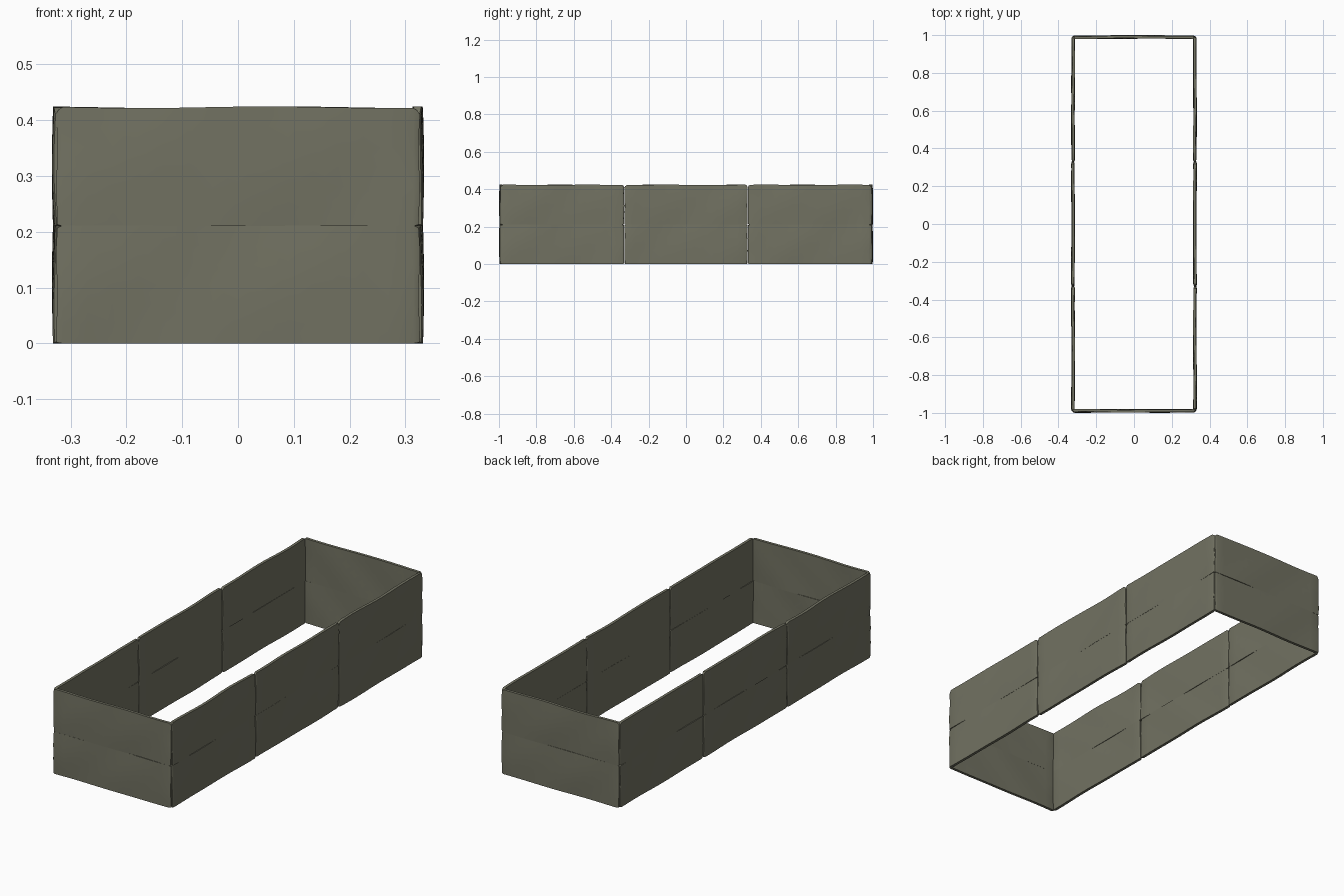
import bpy, bmesh, math, random
from mathutils import Matrix, Vector

if "Cube" in bpy.data.objects:
    bpy.data.objects.remove(bpy.data.objects["Cube"])

random.seed(4)
stone = bpy.data.materials.new("olive_grey_stone")
stone.diffuse_color = (0.168, 0.168, 0.122, 1)
stone.use_nodes = True
stone.node_tree.nodes["Principled BSDF"].inputs["Base Color"].default_value = stone.diffuse_color

NU, NV = 14, 6


def slab(name, length, height, thick, loc, rot, top_round):
    """Thin rough slab: local x along the wall, y outward, z up."""
    p = [random.uniform(0, 6.28) for _ in range(4)]
    bm = bmesh.new()
    # extra columns / rows close to the edges make the worn corners
    e = 0.012
    us = [0, e * 0.35, e] + [e + (length - 2 * e) * i / NU for i in range(1, NU)] + \
         [length - e, length - e * 0.35, length]
    vs = [i / NV for i in range(NV + 1)]
    sides = []
    for s in (-1, 1):
        grid = []
        for u in us:
            d = min(u, length - u)
            k = 1 - min(d / e, 1)
            worn = k * k
            col = []
            for v in vs:
                # wavy faces, thinner towards the slab ends
                wave = 0.0016 * math.sin(u * 11 + v * 2 + p[0]) + 0.0010 * math.sin(v * 5 + u * 19 + p[1])
                y = s * (thick / 2 - 0.003 * worn) + wave
                if s > 0:
                    y += 0.002 * math.sin(math.pi * v) - 0.001
                # ragged top edge and rounded corners
                lo = 0.003 * worn
                hi = height - top_round * worn
                if top_round > 0.005:
                    hi += 0.0015 * math.sin(u * 14 + p[2])
                x = u - length / 2
                x -= math.copysign(0.0015 * (1 + math.sin(v * 9 + p[3])), x) * (k > 0.5)
                col.append(bm.verts.new((x, y, lo + (hi - lo) * v)))
            grid.append(col)
        sides.append(grid)
    a, b = sides
    n, m = len(us) - 1, NV
    for i in range(n):
        for j in range(m):
            bm.faces.new((a[i][j], a[i + 1][j], a[i + 1][j + 1], a[i][j + 1]))
            bm.faces.new((b[i][j], b[i][j + 1], b[i + 1][j + 1], b[i + 1][j]))
        for j in (0, m):
            bm.faces.new((a[i][j], b[i][j], b[i + 1][j], a[i + 1][j]))
    for j in range(m):
        for i in (0, n):
            bm.faces.new((a[i][j], a[i][j + 1], b[i][j + 1], b[i][j]))
    bmesh.ops.recalc_face_normals(bm, faces=bm.faces)
    bm.transform(Matrix.Translation(Vector(loc)) @ Matrix.Rotation(rot, 4, 'Z'))
    me = bpy.data.meshes.new(name)
    bm.to_mesh(me)
    bm.free()
    me.materials.append(stone)
    ob = bpy.data.objects.new(name, me)
    bpy.context.collection.objects.link(ob)
    bpy.context.view_layer.objects.active = ob
    ob.select_set(True)
    bpy.ops.object.shade_smooth_by_angle(angle=math.radians(35))
    ob.select_set(False)


# two courses of slabs: three per long side, one per end
for row, (z, h, rnd) in enumerate(((0, 0.211, 0.004), (0.210, 0.213, 0.012))):
    course = ("lower", "upper")[row]
    for sx, side in ((-1, "left"), (1, "right")):
        for i in range(3):
            slab(f"{course}_{side}_slab_{i + 1}", 0.660, h, 0.015,
                 (sx * 0.3225, (i - 1) * 0.660, z), -sx * math.pi / 2, rnd)
    for sy, side in ((-1, "front"), (1, "back")):
        slab(f"{course}_{side}_slab", 0.652, h, 0.015,
             (0, sy * 0.9895, z), 0 if sy > 0 else math.pi, rnd)
